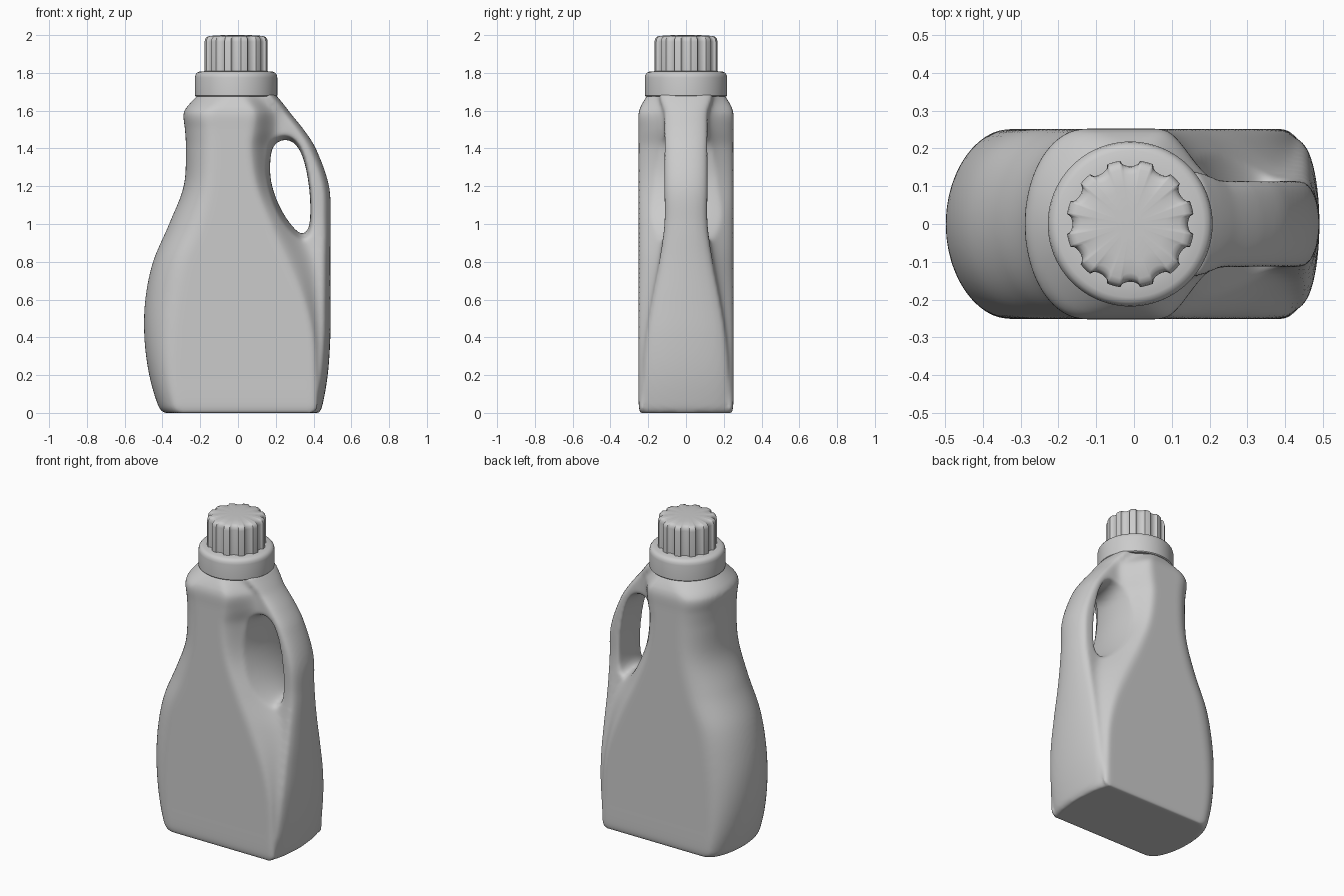
import bpy, bmesh, math
from math import sin, cos, pi

if "Cube" in bpy.data.objects:
    bpy.data.objects.remove(bpy.data.objects["Cube"])


def make(name, rings, closed_caps=True, angle=40):
    """Loft a list of equal-length point rings into a capped solid."""
    bm = bmesh.new()
    vs = [[bm.verts.new(p) for p in r] for r in rings]
    n = len(rings[0])
    for a, b in zip(vs, vs[1:]):
        for i in range(n):
            j = (i + 1) % n
            bm.faces.new((a[i], a[j], b[j], b[i]))
    bm.faces.new(vs[0][::-1])
    bm.faces.new(vs[-1])
    bmesh.ops.recalc_face_normals(bm, faces=bm.faces)
    me = bpy.data.meshes.new(name)
    bm.to_mesh(me)
    bm.free()
    ob = bpy.data.objects.new(name, me)
    bpy.context.collection.objects.link(ob)
    bpy.ops.object.select_all(action='DESELECT')
    ob.select_set(True)
    bpy.context.view_layer.objects.active = ob
    bpy.ops.object.shade_smooth_by_angle(angle=math.radians(angle))
    return ob


def hermite(rows, z):
    """Smoothly interpolate a table whose first column is z."""
    i = max(k for k in range(len(rows) - 1) if rows[k][0] <= z + 1e-9)
    a, b = rows[i], rows[i + 1]
    p, q = rows[max(i - 1, 0)], rows[min(i + 2, len(rows) - 1)]
    d = b[0] - a[0]
    t = (z - a[0]) / d
    out = []
    for c in range(1, len(a)):
        m0 = (b[c] - p[c]) / (b[0] - p[0]) * d
        m1 = (q[c] - a[c]) / (q[0] - a[0]) * d
        out.append((2*t**3 - 3*t*t + 1)*a[c] + (t**3 - 2*t*t + t)*m0
                   + (3*t*t - 2*t**3)*b[c] + (t**3 - t*t)*m1)
    return out


# Body: z, left x, right x, left rounding, half depth,
#       end of flat face, start of grip, grip half depth
BODY = [
    (0.00, -.395, .430, .10, .243, .39, .420, .232),
    (0.03, -.420, .445, .11, .250, .40, .425, .235),
    (0.20, -.470, .475, .14, .251, .40, .430, .228),
    (0.40, -.496, .489, .17, .251, .385, .438, .212),
    (0.60, -.491, .490, .19, .251, .33, .438, .180),
    (0.80, -.450, .489, .19, .251, .24, .420, .142),
    (1.00, -.365, .490, .19, .251, .15, .330, .114),
    (1.20, -.288, .482, .16, .251, .08, .220, .114),
    (1.40, -.276, .412, .16, .251, .05, .200, .114),
    (1.50, -.281, .348, .16, .251, .06, .225, .114),
    (1.59, -.289, .275, .16, .251, .07, .220, .116),
    (1.63, -.262, .245, .18, .236, .05, .180, .130),
    (1.69, -.205, .195, .20, .200, .00, .135, .145),
]


def section(z):
    L, R, w, Y, xc, xs, h = hermite(BODY, z)
    a = .048
    half = [(L + w*(1 - cos(t)), Y*sin(t)) for t in (i*pi/24 for i in range(13))]
    half += [(xc + (xs - xc)*i/10, h + (Y - h)*(.5 + .5*cos(pi*i/10))) for i in range(11)]
    half += [(R - a + a*sin(t), h*cos(t)) for t in (i*pi/20 for i in range(11))]
    return [(x, y, z) for x, y in half] + [(x, -y, z) for x, y in half[-2:0:-1]]


N = 68
body = make("bottle_body", [section(1.69*i/N) for i in range(N + 1)])

# Cutter for the finger hole, flaring towards the faces
HOLE = [(.25, 1.445), (.30, 1.425), (.34, 1.36), (.368, 1.25), (.382, 1.12),
        (.378, 1.0), (.35, .95), (.31, .965), (.25, 1.04), (.20, 1.14),
        (.172, 1.25), (.175, 1.37), (.20, 1.425)]


def spline(pts, steps=5):
    out, n = [], len(pts)
    for i in range(n):
        p, a, b, q = (pts[(i + k) % n] for k in (-1, 0, 1, 2))
        for s in range(steps):
            t = s/steps
            out.append(tuple(.5*(2*a[c] + (b[c] - p[c])*t
                       + (2*p[c] - 5*a[c] + 4*b[c] - q[c])*t*t
                       + (3*a[c] - p[c] - 3*b[c] + q[c])*t**3) for c in (0, 1)))
    return out


outline = spline(HOLE)
rings = []
for k in range(-14, 15):
    y = k*.02
    s = 1 + 8*y*y
    rings.append([(.275 + (x - .275)*s, y, 1.2 + (z - 1.2)*s) for x, z in outline])
cutter = make("hole_cutter", rings)
cutter.hide_render = True
cutter.hide_set(True)

m = body.modifiers.new("hole", 'BOOLEAN')
m.operation, m.object, m.solver = 'DIFFERENCE', cutter, 'EXACT'
m = body.modifiers.new("blend", 'REMESH')
m.mode, m.voxel_size, m.use_smooth_shade = 'VOXEL', .011, True
m = body.modifiers.new("soften", 'SMOOTH')
m.factor, m.iterations = .5, 10

CX = -.01


def lathe(name, profile, n, radius=lambda a, r: r):
    rings = []
    for r, z in profile:
        ring = []
        for i in range(n):
            a = 2*pi*i/n
            q = radius(a, r)
            ring.append((CX + q*cos(a), q*sin(a), z))
        rings.append(ring)
    return make(name, rings)


# Collar
lathe("collar", [(.19, 1.675), (.213, 1.675), (.218, 1.68), (.218, 1.775), (.215, 1.79),
                 (.207, 1.801), (.194, 1.807), (.15, 1.81)], 96)

# Fluted cap
FLUTES = 12


def fluted(a, r):
    d = max(0, 1 - (abs((a*FLUTES/(2*pi) + .5) % 1 - .5)/.3)**2)
    return r - .016*math.sqrt(d)*min(1, r/.15)


lathe("cap", [(.169, 1.80), (.169, 1.965), (.166, 1.98), (.158, 1.99), (.145, 1.995),
              (.10, 1.999), (.04, 2.0)], 240, fluted)
